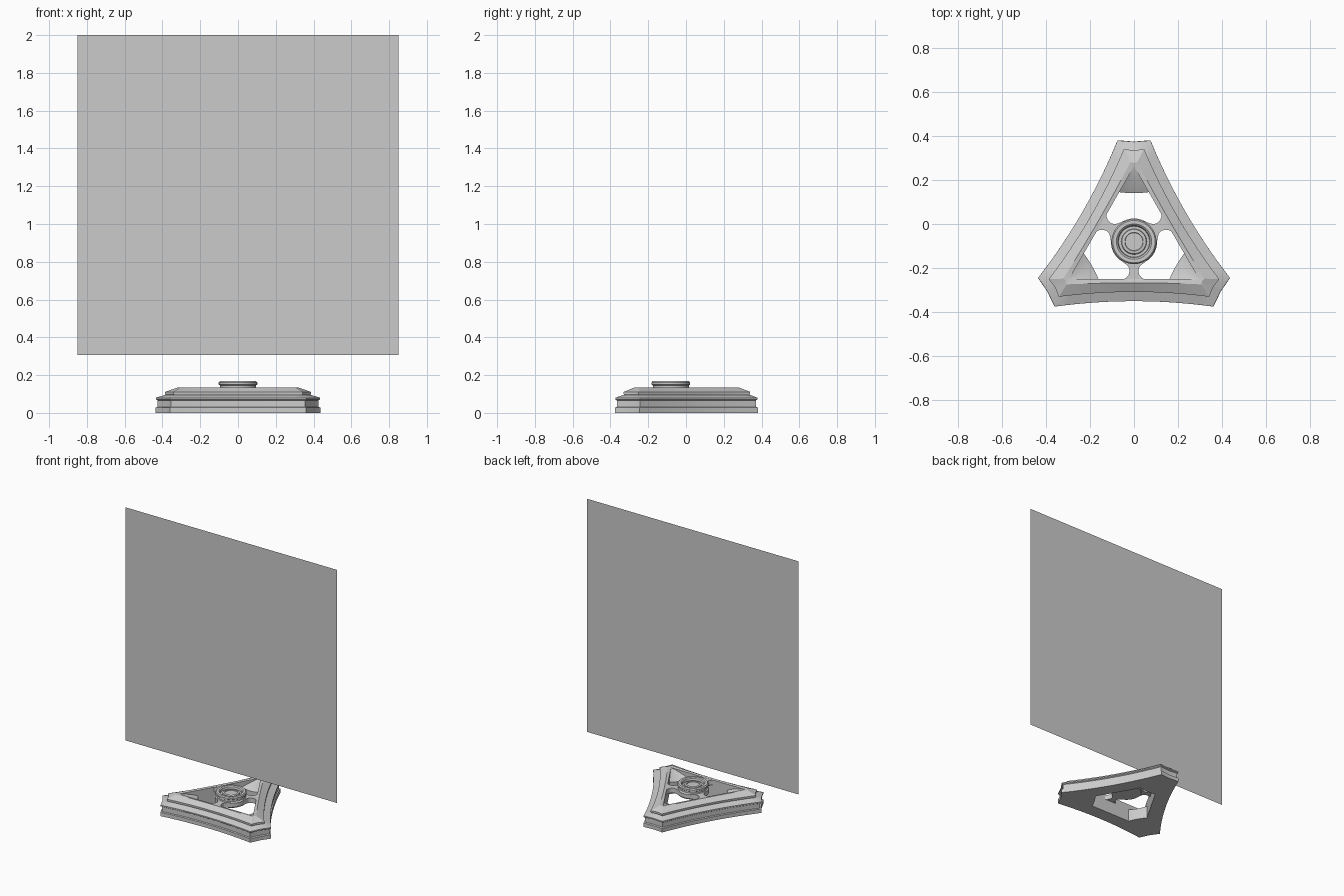
import bpy, bmesh, math
from mathutils import Matrix, Vector

if "Cube" in bpy.data.objects:
    bpy.data.objects.remove(bpy.data.objects["Cube"])

CENTRE = Vector((0, -0.08, 0))   # axis of the three-fold base


def finish(name, bm, smooth=True):
    bmesh.ops.remove_doubles(bm, verts=bm.verts, dist=1e-5)
    bmesh.ops.recalc_face_normals(bm, faces=bm.faces)
    me = bpy.data.meshes.new(name)
    bm.to_mesh(me)
    bm.free()
    ob = bpy.data.objects.new(name, me)
    ob.location = CENTRE
    bpy.context.collection.objects.link(ob)
    if smooth:
        bpy.ops.object.select_all(action='DESELECT')
        ob.select_set(True)
        bpy.context.view_layer.objects.active = ob
        bpy.ops.object.shade_smooth_by_angle(angle=math.radians(25))
    return ob


def skin(bm, loops, closed):
    """Join rings of points with quads."""
    rings = [[bm.verts.new(p) for p in l] for l in loops]
    pairs = list(zip(rings, rings[1:]))
    if closed:
        pairs.append((rings[-1], rings[0]))
    for a, b in pairs:
        for i in range(len(a)):
            j = (i + 1) % len(a)
            bm.faces.new((a[i], a[j], b[j], b[i]))
    return rings


def tri_loop(cap, half, side, z, dip=0.006, n=12):
    """Truncated triangle with bowed sides: cap distance, cap half width,
    distance of side middle, height."""
    pts = []
    normal = Vector((math.cos(math.pi / 6), math.sin(math.pi / 6), 0))
    for k in range(3):
        rot = Matrix.Rotation(-k * math.tau / 3, 3, 'Z')
        a = Vector((half, cap, 0))
        b = Matrix.Rotation(-math.tau / 3, 3, 'Z') @ Vector((-half, cap, 0))
        bow = a.dot(normal) - side
        local = [Vector((-half, cap, 0)), Vector((0, cap - dip, 0))]
        for i in range(n):
            t = i / n
            local.append(a.lerp(b, t) - normal * bow * (1 - (2 * t - 1) ** 2))
        pts += [rot @ p + Vector((0, 0, z)) for p in local]
    return pts


# Moulded triangular frame
bm = bmesh.new()
skin(bm, [tri_loop(*p) for p in (
    (.46, .075, .27, 0), (.46, .075, .27, .028), (.45, .071, .262, .032),
    (.45, .071, .262, .066), (.459, .075, .27, .071), (.459, .075, .27, .08),
    (.417, .046, .226, .096), (.42, .046, .228, .101), (.42, .046, .228, .111),
    (.362, .015, .187, .134), (.34, .001, .17, .131, 0), (.34, .001, .17, 0, 0))], True)
finish("base_frame", bm)

# Sloped webs filling the inner corners
for k in range(3):
    bm = bmesh.new()
    rows = []
    for r, z in ((.34, .13), (.31, .122), (.28, .11), (.25, .098), (.22, .082)):
        w = (.34 - r) * math.tan(math.pi / 6) + .002
        row = []
        for i in range(9):
            u = i / 4 - 1
            bulge = .01 * u * u * (.34 - r) / .12
            row.append((u * w, r + bulge * .5, z + bulge))
        rows.append(row)
    top = [[bm.verts.new(p) for p in row] for row in rows]
    low = [[bm.verts.new((p[0], p[1], 0)) for p in row] for row in rows]
    for a in range(4):
        for i in range(8):
            for g in (top, low):
                bm.faces.new((g[a][i], g[a][i + 1], g[a + 1][i + 1], g[a + 1][i]))
    for i in range(8):
        bm.faces.new((top[4][i], top[4][i + 1], low[4][i + 1], low[4][i]))
    bm.transform(Matrix.Rotation(k * math.tau / 3, 4, 'Z'))
    finish(f"corner_web_{k + 1}", bm)

# Flared spokes from frame to hub
for k in range(3):
    bm = bmesh.new()
    half = [(.055, -.175), (.036, -.165), (.024, -.15), (.02, -.133),
            (.024, -.116), (.038, -.102), (.06, -.085)]
    loop = half + [(-x, y) for x, y in reversed(half)]
    rings = skin(bm, [[(x, y, z) for x, y in loop] for z in (.095, .13)], False)
    for r in rings:
        bm.faces.new(r)
    bm.transform(Matrix.Rotation(k * math.tau / 3, 4, 'Z'))
    finish(f"spoke_{k + 1}", bm)

# Turned hub with grooved top
bm = bmesh.new()
profile = [(.07, .09), (.1, .09), (.105, .097), (.105, .126), (.096, .134),
           (.096, .146), (.102, .15), (.102, .161), (.096, .168), (.08, .168),
           (.073, .162), (.07, .148), (.058, .148), (.055, .156), (.042, .158),
           (.04, .152)]
rings = skin(bm, [[(r * math.cos(i * math.tau / 40), r * math.sin(i * math.tau / 40), z)
                   for i in range(40)] for r, z in profile], False)
bm.faces.new(rings[0])
bm.faces.new(rings[-1])
finish("hub", bm)

# Upright flat panel floating over the hub
bm = bmesh.new()
bm.faces.new([bm.verts.new((x, 0, z)) for x, z in
              ((-.85, .307), (.85, .307), (.85, 2), (-.85, 2))])
finish("upright_panel", bm, smooth=False)
